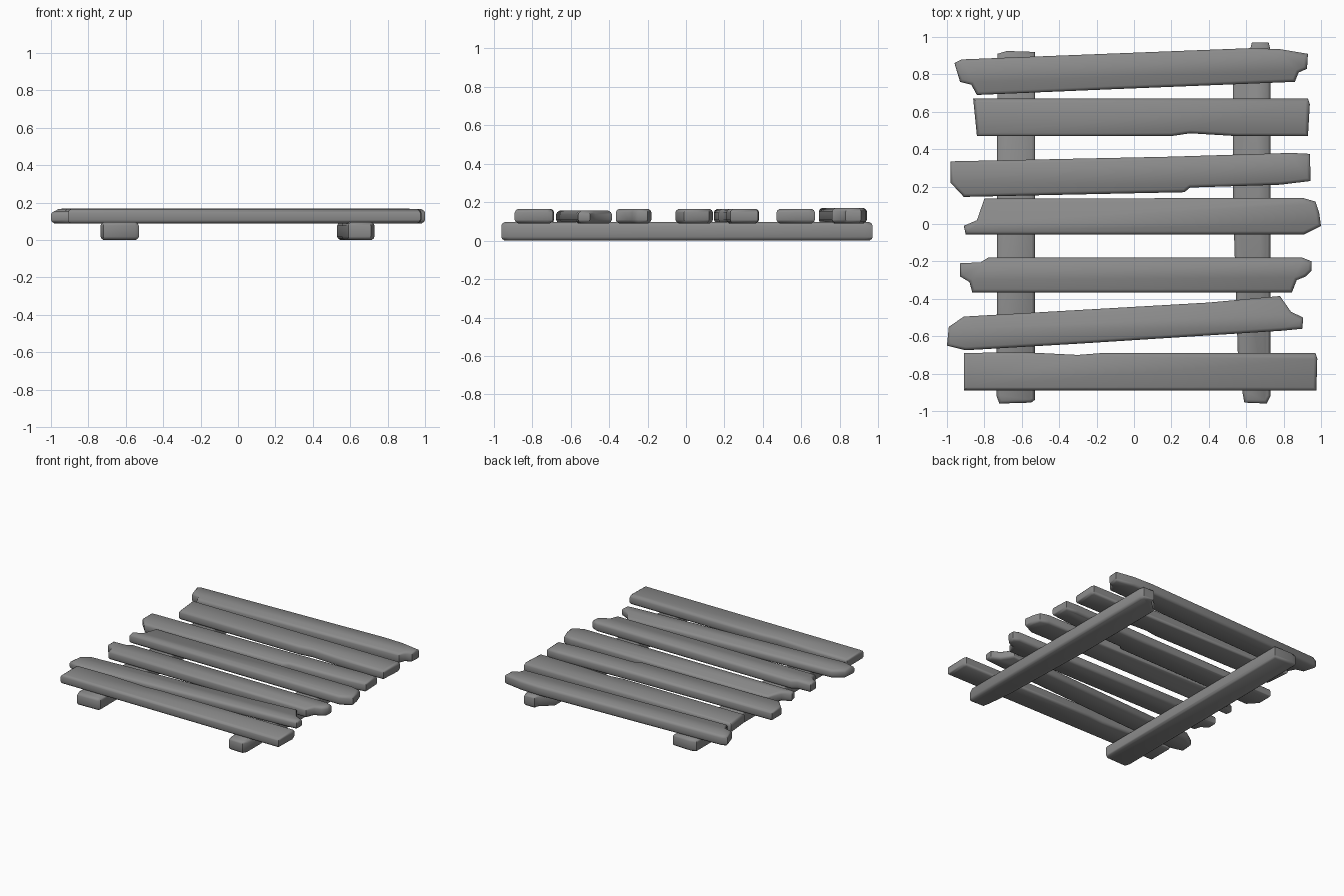
import bpy
import bmesh

cube = bpy.data.objects.get("Cube")
if cube:
    bpy.data.objects.remove(cube, do_unlink=True)

# One weathered grey for all the timber
wood = bpy.data.materials.new("weathered_grey")
wood.use_nodes = True
wood.diffuse_color = (0.26, 0.26, 0.26, 1)
shader = wood.node_tree.nodes["Principled BSDF"]
shader.inputs["Base Color"].default_value = wood.diffuse_color
shader.inputs["Roughness"].default_value = 0.9

# Rounding of the long edges, as (inward step, outward step)
ROUNDING = ((0.005, 0.011), (0.012, 0.008))
ROUND_HEIGHT = sum(rise for inward, rise in ROUNDING)


def timber(name, bottom, top, outline):
    """Extrude a plan outline into a worn board with rounded edges."""
    bm = bmesh.new()
    low, high = bottom + ROUND_HEIGHT, top - ROUND_HEIGHT
    base = bm.faces.new([bm.verts.new((x, y, low)) for x, y in outline])
    grown = bmesh.ops.extrude_face_region(bm, geom=[base], use_keep_orig=True)
    new_verts = [g for g in grown["geom"] if isinstance(g, bmesh.types.BMVert)]
    bmesh.ops.translate(bm, verts=new_verts, vec=(0, 0, high - low))
    bmesh.ops.recalc_face_normals(bm, faces=bm.faces[:])

    # Inset both caps outward step by step to soften the rim
    caps = [f for f in bm.faces if abs(f.normal.z) > 0.9]
    for inward, rise in ROUNDING:
        bmesh.ops.inset_individual(bm, faces=caps, thickness=inward,
                                   depth=rise, use_even_offset=True)

    mesh = bpy.data.meshes.new(name)
    bm.to_mesh(mesh)
    bm.free()
    mesh.materials.append(wood)
    board = bpy.data.objects.new(name, mesh)
    bpy.context.collection.objects.link(board)

    bpy.ops.object.select_all(action="DESELECT")
    board.select_set(True)
    bpy.context.view_layer.objects.active = board
    bpy.ops.object.shade_smooth_by_angle(angle=0.8)
    return board


def rail(name, outline):
    return timber(name, 0, 0.096, outline)


def plank(name, outline, top=0.165):
    return timber(name, 0.089, top, outline)


# Two long rails underneath
rail("right_rail", [
    (-0.73, 0.91), (-0.68, 0.925), (-0.53, 0.92), (-0.53, -0.94),
    (-0.55, -0.955), (-0.72, -0.96), (-0.735, -0.92)])
rail("left_rail", [
    (0.62, 0.93), (0.63, 0.97), (0.72, 0.97), (0.73, 0.93), (0.73, -0.92),
    (0.71, -0.96), (0.59, -0.955), (0.58, -0.9), (0.555, -0.69),
    (0.53, 0.1), (0.53, 0.85)])

# Seven uneven planks across the rails, front to back
plank("plank_front", [
    (-0.91, -0.69), (-0.6, -0.685), (-0.3, -0.7), (-0.17, -0.69),
    (0.97, -0.69), (0.98, -0.72), (0.975, -0.89), (-0.91, -0.89)])
plank("plank_second", [
    (-0.91, -0.495), (0.4, -0.42), (0.78, -0.385), (0.84, -0.47),
    (0.905, -0.5), (0.9, -0.56), (0.8, -0.57), (-0.3, -0.64),
    (-0.9, -0.675), (-1, -0.65), (-0.99, -0.55)], top=0.155)
plank("plank_third", [
    (-0.93, -0.21), (-0.82, -0.205), (-0.78, -0.18), (0.9, -0.18),
    (0.95, -0.2), (0.95, -0.25), (0.92, -0.28), (0.87, -0.3),
    (0.845, -0.365), (-0.865, -0.365), (-0.88, -0.31), (-0.93, -0.28)])
plank("plank_middle", [
    (-0.8, 0.135), (0.9, 0.14), (0.97, 0.12), (0.99, 0.06), (1, -0.01),
    (0.91, -0.055), (-0.9, -0.055), (-0.91, -0.01), (-0.84, 0.02)])
plank("plank_fifth", [
    (-0.98, 0.335), (0.2, 0.36), (0.84, 0.38), (0.94, 0.375),
    (0.945, 0.23), (0.78, 0.21), (0.3, 0.195), (0.27, 0.17),
    (-0.45, 0.155), (-0.91, 0.145), (-0.98, 0.22)])
plank("plank_sixth", [
    (-0.86, 0.67), (0.93, 0.67), (0.94, 0.64), (0.93, 0.47),
    (0.55, 0.47), (0.3, 0.485), (0.2, 0.47), (-0.84, 0.47)])
plank("plank_back", [
    (-0.96, 0.86), (-0.92, 0.88), (0.62, 0.94), (0.78, 0.935),
    (0.93, 0.91), (0.925, 0.83), (0.88, 0.81), (0.86, 0.76),
    (-0.13, 0.72), (-0.84, 0.69), (-0.87, 0.745), (-0.93, 0.76)], top=0.17)
